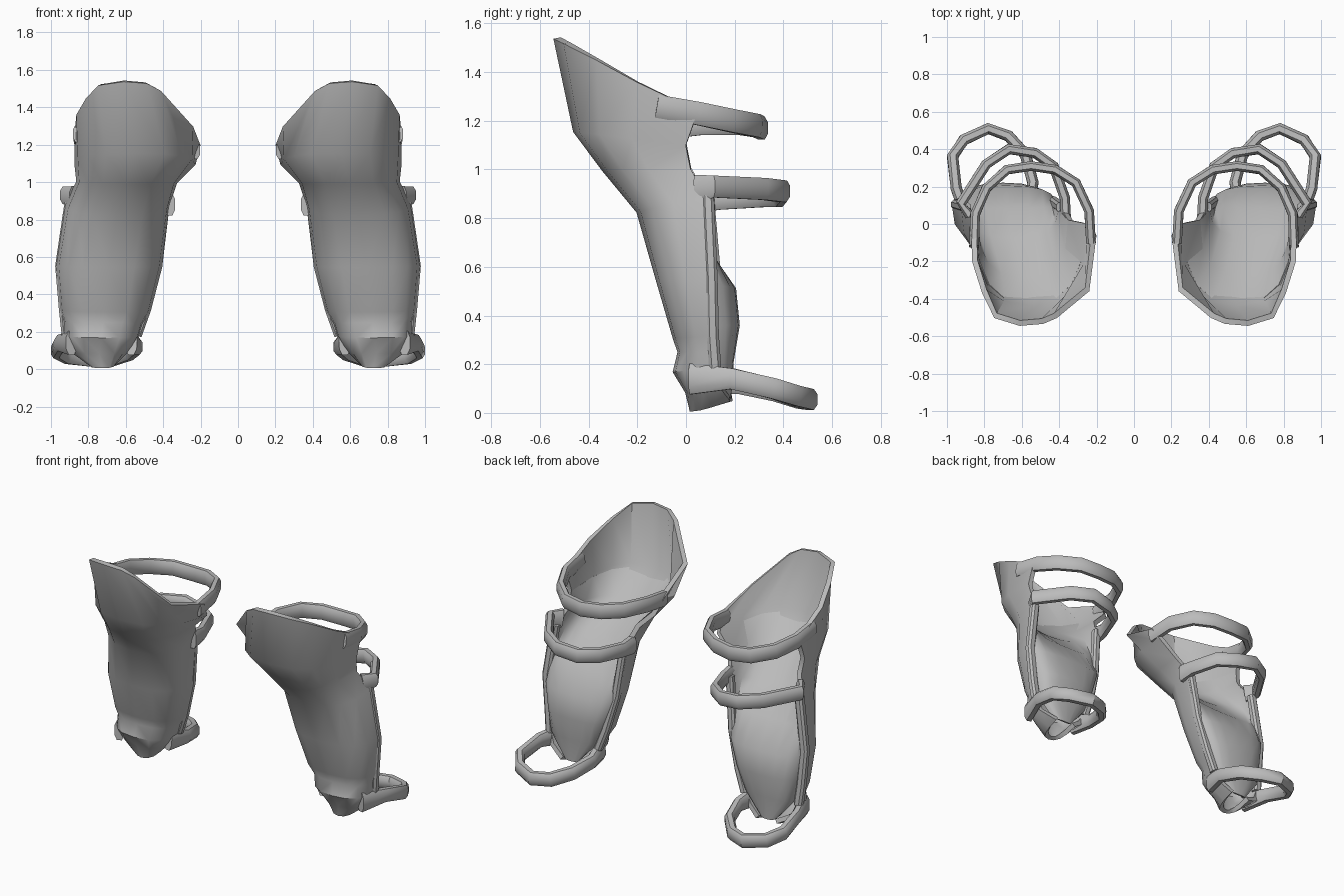
import bpy, bmesh, math
from mathutils import Vector

cube = bpy.data.objects.get("Cube")
if cube:
    bpy.data.objects.remove(cube)

grey = bpy.data.materials.new("plain grey")
grey.use_nodes = True
GREY = (0.5, 0.5, 0.5, 1)
grey.diffuse_color = GREY
grey.node_tree.nodes["Principled BSDF"].inputs["Base Color"].default_value = GREY


def finish(name, bm, thickness=0.0, angle=40):
    """Turn a bmesh into a mirrored pair with smooth shading."""
    bmesh.ops.recalc_face_normals(bm, faces=bm.faces)
    mesh = bpy.data.meshes.new(name)
    bm.to_mesh(mesh)
    bm.free()
    mesh.materials.append(grey)
    obj = bpy.data.objects.new(name, mesh)
    bpy.context.collection.objects.link(obj)
    if thickness:
        solid = obj.modifiers.new("Thickness", 'SOLIDIFY')
        solid.thickness = thickness
        solid.offset = 0
    obj.modifiers.new("Pair", 'MIRROR').use_mirror_merge = False
    bpy.ops.object.select_all(action='DESELECT')
    obj.select_set(True)
    bpy.context.view_layer.objects.active = obj
    bpy.ops.object.convert(target='MESH')
    bpy.ops.object.shade_smooth_by_angle(angle=math.radians(angle))
    return obj


def bridge(bm, rings, closed):
    for a, b in zip(rings, rings[1:]):
        n = len(a)
        for i in range(n if closed else n - 1):
            j = (i + 1) % n
            bm.faces.new((a[i], a[j], b[j], b[i]))


def half_shell(name, rows, thickness, power, rim=(), steps=8):
    """Loft open half-ovals: outer x, inner x, ridge y, outer and inner edge y, ridge z, edge z."""
    bm = bmesh.new()
    rings = [[bm.verts.new(p) for p in rim]] if rim else []
    for xo, xi, ridge, eo, ei, zr, ze in rows:
        ring = []
        for i in range(steps + 1):
            t = math.pi * i / steps
            c, s = math.cos(t), max(math.sin(t), 0) ** power
            x = (xo + xi) / 2 + (xo - xi) / 2 * math.copysign(abs(c) ** power, c)
            edge = eo + (ei - eo) * i / steps
            ring.append(bm.verts.new((x, edge + (ridge - edge) * s, ze + (zr - ze) * s)))
        rings.append(ring)
    bridge(bm, rings, False)
    return finish(name, bm, thickness)


def band(name, path, width, height, up, flare=1.0):
    """Sweep a rounded section along a path; flare heightens both ends."""
    bm = bmesh.new()
    pts = [Vector(p) for p in path]
    last = len(pts) - 1
    rings = []
    for i, p in enumerate(pts):
        along = (pts[min(i + 1, last)] - pts[max(i - 1, 0)]).normalized()
        side = along.cross(Vector(up)).normalized()
        rise = side.cross(along) * height * (flare if i in (0, last) else 1)
        ring = []
        for k in range(8):
            t = math.pi * (k + 0.5) / 4
            u, v = (math.copysign(abs(f(t)) ** 0.75, f(t)) / 1.88 for f in (math.cos, math.sin))
            ring.append(bm.verts.new(p + side * u * width + rise * v))
        rings.append(ring)
    bridge(bm, rings, True)
    bm.faces.new(rings[0])
    bm.faces.new(rings[-1])
    return finish(name, bm)


# Flared knee and shin plate, with a lopsided rim
half_shell("shin_shell", [
    (0.86, 0.24, -0.45, 0.00, 0.00, 1.16, 1.10),
    (0.85, 0.34, -0.33, 0.02, 0.02, 1.00, 1.00),
    (0.91, 0.38, -0.19, 0.09, 0.09, 0.83, 0.88),
    (0.96, 0.42, -0.11, 0.11, 0.13, 0.55, 0.55),
    (0.94, 0.48, -0.04, 0.12, 0.15, 0.31, 0.32),
    (0.92, 0.52, -0.02, 0.13, 0.16, 0.25, 0.25),
    (0.92, 0.54, -0.04, 0.13, 0.16, 0.17, 0.19),
    (0.89, 0.59, 0.01, 0.14, 0.17, 0.09, 0.11),
    (0.79, 0.66, 0.03, 0.18, 0.19, 0.01, 0.06),
], 0.03, 0.75, rim=[
    (0.86, 0.05, 1.24), (0.85, -0.20, 1.36), (0.80, -0.36, 1.45),
    (0.74, -0.49, 1.52), (0.61, -0.53, 1.54), (0.49, -0.52, 1.53),
    (0.42, -0.49, 1.49), (0.25, -0.35, 1.30), (0.215, -0.06, 1.20)])

# Inner lining that leaves the shin wall and swells into the calf
half_shell("calf_lining", [
    (0.85, 0.26, -0.43, 0.00, 0.00, 1.14, 1.09),
    (0.84, 0.35, -0.29, 0.02, 0.02, 0.99, 1.00),
    (0.90, 0.40, -0.08, 0.08, 0.08, 0.83, 0.87),
    (0.93, 0.42, 0.08, 0.09, 0.10, 0.68, 0.70),
    (0.94, 0.43, 0.20, 0.10, 0.12, 0.51, 0.53),
    (0.91, 0.49, 0.215, 0.11, 0.14, 0.36, 0.36),
    (0.89, 0.55, 0.19, 0.12, 0.15, 0.21, 0.21),
    (0.78, 0.67, 0.18, 0.14, 0.16, 0.06, 0.08),
], 0.012, 0.8)

# Raised trims along both rear edges of the shin
band("outer_edge_trim", [(0.90, 0.09, 0.89), (0.95, 0.105, 0.55), (0.93, 0.11, 0.32),
                         (0.915, 0.12, 0.18)], 0.05, 0.055, (1, 0, 0))
band("inner_edge_trim", [(0.39, 0.09, 0.89), (0.43, 0.12, 0.55), (0.49, 0.14, 0.32),
                         (0.54, 0.15, 0.18)], 0.05, 0.05, (1, 0, 0))

# Three straps looping behind the leg
Z = (0, 0, 1)
band("knee_strap", [(0.855, -0.12, 1.26), (0.85, 0.05, 1.23), (0.79, 0.19, 1.20),
                    (0.68, 0.29, 1.18), (0.55, 0.31, 1.17), (0.42, 0.29, 1.18),
                    (0.31, 0.22, 1.19), (0.24, 0.07, 1.19), (0.23, -0.10, 1.17)],
     0.052, 0.095, Z)
band("calf_strap", [(0.88, 0.05, 0.92), (0.925, 0.11, 0.93), (0.79, 0.32, 0.92),
                    (0.67, 0.40, 0.91), (0.53, 0.38, 0.89), (0.43, 0.31, 0.89),
                    (0.37, 0.14, 0.88), (0.365, 0.04, 0.88)], 0.055, 0.09, Z, 1.3)
band("ankle_strap", [(0.89, 0.02, 0.14), (0.95, 0.19, 0.14), (0.97, 0.36, 0.10),
                     (0.91, 0.45, 0.07), (0.78, 0.51, 0.055), (0.67, 0.47, 0.06),
                     (0.58, 0.37, 0.09), (0.54, 0.22, 0.12), (0.57, 0.08, 0.14)],
     0.06, 0.085, Z, 1.5)
